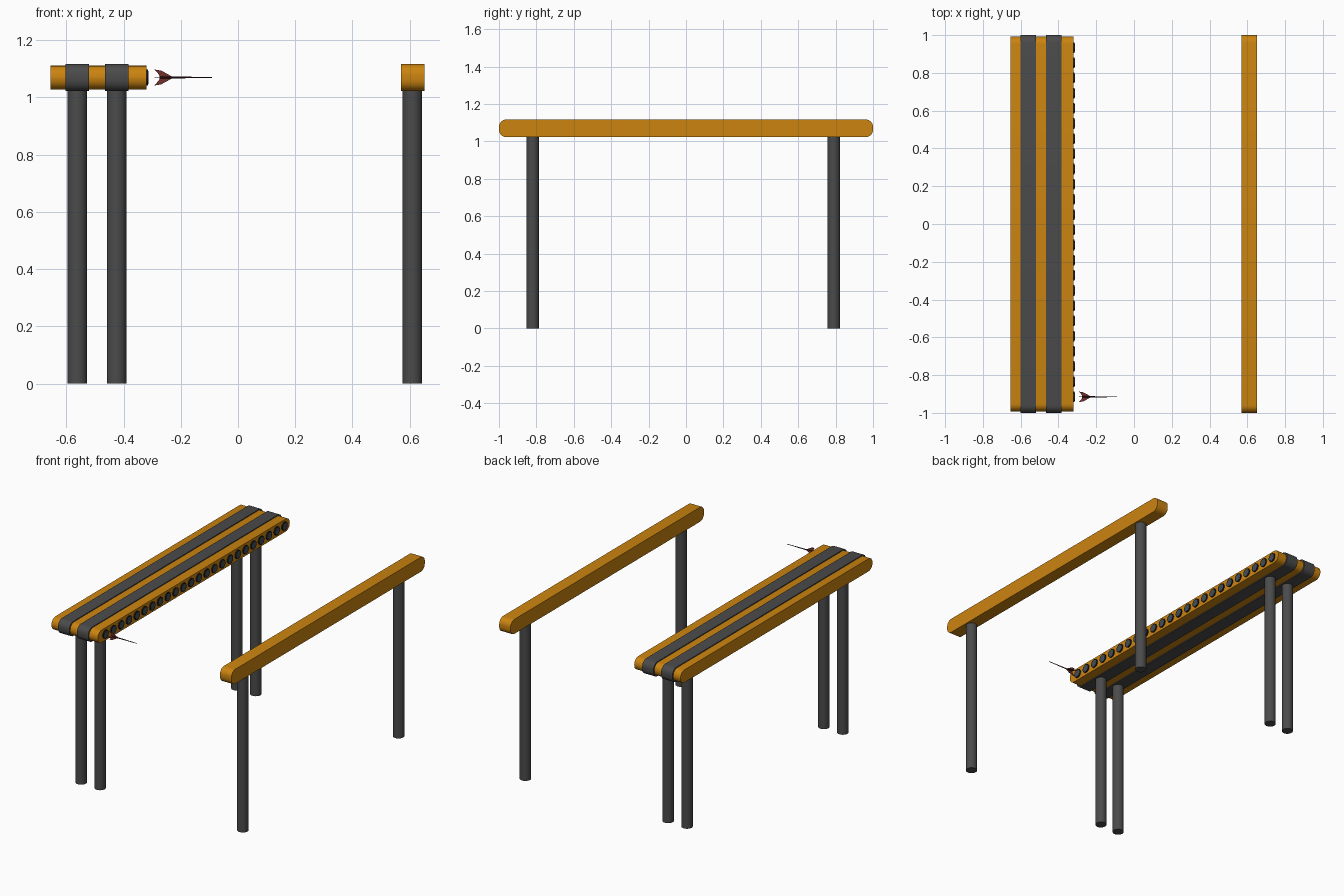
import bpy, bmesh, math
from mathutils import Matrix

if "Cube" in bpy.data.objects:
    bpy.data.objects.remove(bpy.data.objects["Cube"])


def material(name, rgb):
    m = bpy.data.materials.new(name)
    m.diffuse_color = (*rgb, 1)
    m.use_nodes = True
    m.node_tree.nodes["Principled BSDF"].inputs["Base Color"].default_value = m.diffuse_color
    return m


ORANGE = material("orange", (0.60, 0.23, 0.005))
GREY = material("dark grey", (0.07, 0.07, 0.07))
BLACK = material("near black", (0.012, 0.012, 0.014))
SLATE = material("slate", (0.055, 0.075, 0.095))
RED = material("dark red", (0.17, 0.03, 0.025))
BROWN = material("dark brown", (0.03, 0.009, 0.008))


def finish(name, bm, mat, smooth=True):
    bmesh.ops.recalc_face_normals(bm, faces=bm.faces)
    me = bpy.data.meshes.new(name)
    bm.to_mesh(me)
    bm.free()
    me.materials.append(mat)
    ob = bpy.data.objects.new(name, me)
    bpy.context.collection.objects.link(ob)
    if smooth:
        bpy.ops.object.select_all(action='DESELECT')
        ob.select_set(True)
        bpy.context.view_layer.objects.active = ob
        bpy.ops.object.shade_smooth_by_angle(angle=math.radians(35))
    return ob


def beam(name, x0, x1, half, z0, z1, mat, r=0.04, n=6):
    """Long board along y with rounded end profile."""
    bm = bmesh.new()
    pts = []
    for cy, cz, a0 in ((half - r, z1 - r, 0), (-half + r, z1 - r, 90),
                       (-half + r, z0 + r, 180), (half - r, z0 + r, 270)):
        for i in range(n + 1):
            a = math.radians(a0 + 90 * i / n)
            pts.append((cy + r * math.cos(a), cz + r * math.sin(a)))
    f = bm.faces.new([bm.verts.new((x0, y, z)) for y, z in pts])
    ext = bmesh.ops.extrude_face_region(bm, geom=[f])
    verts = [v for v in ext["geom"] if isinstance(v, bmesh.types.BMVert)]
    bmesh.ops.translate(bm, verts=verts, vec=(x1 - x0, 0, 0))
    if not any(len(g.verts) > 4 and abs(g.calc_center_median().x - x0) < 1e-5 for g in bm.faces):
        bm.faces.new([v for v in bm.verts if abs(v.co.x - x0) < 1e-5])
    return finish(name, bm, mat)


def rod(name, start, end, r0, r1, mat, sides=32):
    """Cylinder or cone along z or x between two points."""
    bm = bmesh.new()
    along_x = abs(end[0] - start[0]) > 1e-6
    length = end[0] - start[0] if along_x else end[2] - start[2]
    mid = [(a + b) / 2 for a, b in zip(start, end)]
    m = Matrix.Translation(mid)
    if along_x:
        m = m @ Matrix.Rotation(math.pi / 2, 4, 'Y')
    bmesh.ops.create_cone(bm, cap_ends=True, segments=sides, radius1=r0,
                          radius2=r1, depth=length, matrix=m)
    return finish(name, bm, mat)


# boards
beam("single_rail", 0.57, 0.652, 1.0, 1.022, 1.117, ORANGE)
beam("wide_board", -0.655, -0.32, 0.992, 1.028, 1.111, ORANGE)
for i, x in enumerate((-0.561, -0.424)):
    beam(f"dark_band_{i + 1}", x - 0.041, x + 0.041, 1.0, 1.022, 1.117, GREY)

# legs
for x in (-0.561, -0.424, 0.609):
    for y in (-0.82, 0.79):
        rod(f"leg_{x}_{y}", (x, y, 0), (x, y, 1.03), 0.034, 0.034, GREY)

# row of round ports on the inner edge
for i in range(24):
    y = -0.915 + i * 0.0804
    rod(f"port_rim_{i + 1}", (-0.325, y, 1.07), (-0.314, y, 1.07), 0.028, 0.028, BLACK, 20)
    rod(f"port_face_{i + 1}", (-0.315, y, 1.07), (-0.3132, y, 1.07), 0.022, 0.022, SLATE, 20)

# dart: tapered shaft and crossed swept fins
DY, DZ = -0.915, 1.07
rod("dart_shaft", (-0.275, DY, DZ), (-0.09, DY, DZ), 0.004, 0.0015, BROWN, 12)
half_fin = [(-0.272, 0.0), (-0.278, 0.012), (-0.292, 0.028), (-0.268, 0.024),
            (-0.25, 0.014), (-0.23, 0.003), (-0.23, 0.0)]
t = 0.001
for k in range(4):
    bm = bmesh.new()
    f = bm.faces.new([bm.verts.new((x, -t, r)) for x, r in half_fin])
    b = bm.faces.new([bm.verts.new((x, t, r)) for x, r in reversed(half_fin)])
    fv, bv = list(f.verts), list(reversed(b.verts))
    for i in range(len(fv)):
        j = (i + 1) % len(fv)
        bm.faces.new((fv[i], fv[j], bv[j], bv[i]))
    bmesh.ops.transform(bm, verts=bm.verts, matrix=Matrix.Translation((0, DY, DZ))
                        @ Matrix.Rotation(k * math.pi / 2, 4, 'X'))
    finish(f"dart_fin_{k + 1}", bm, RED, smooth=False)
